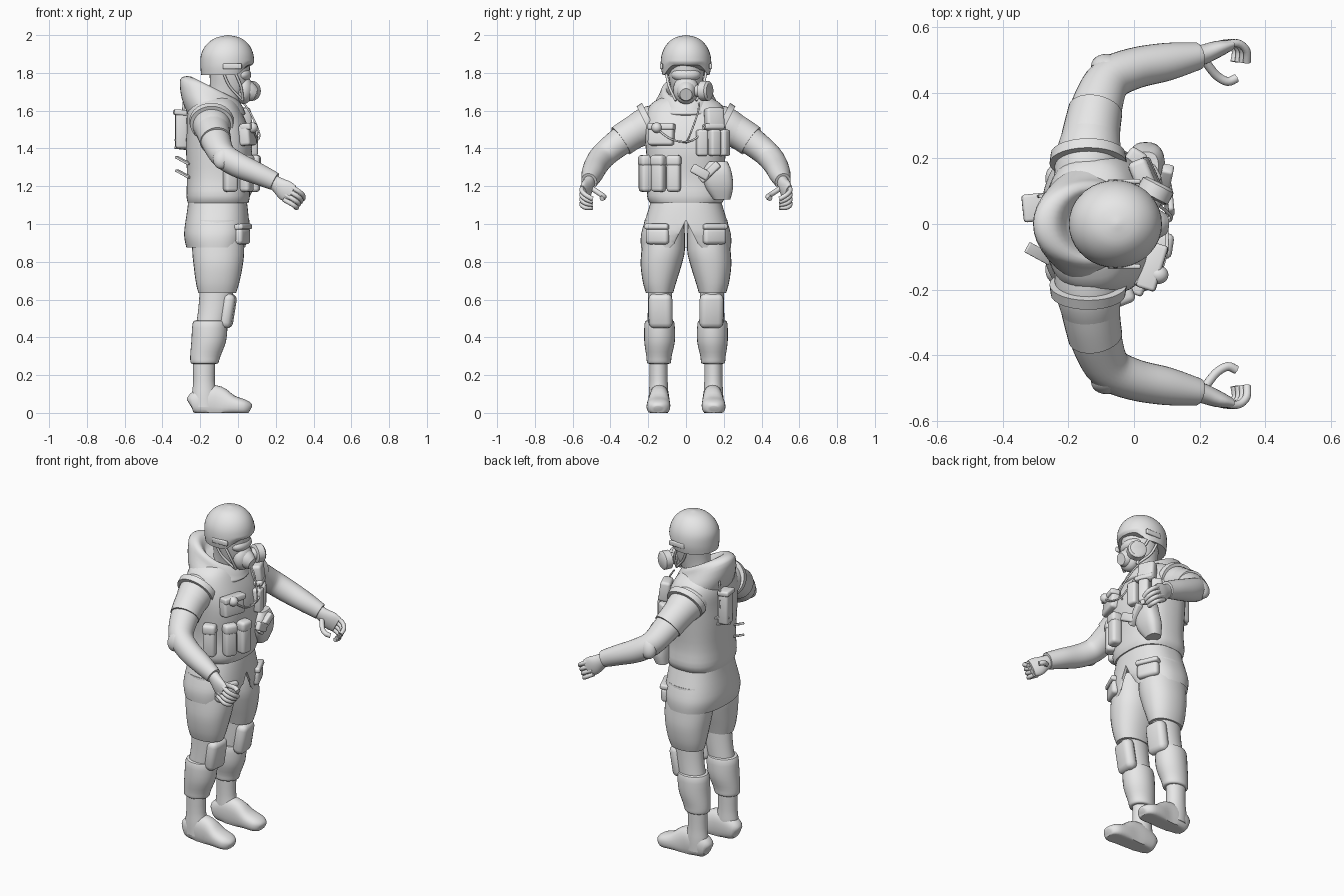
import bpy, bmesh, math
from mathutils import Vector, Euler

grey = bpy.data.materials.new("plain_grey")
grey.diffuse_color = (0.8, 0.8, 0.8, 1)


def finish(name, bm, rule=None, angle=40):
    if rule:
        for v in bm.verts:
            rule(v.co)
    bmesh.ops.recalc_face_normals(bm, faces=bm.faces)
    me = bpy.data.meshes.new(name)
    bm.to_mesh(me)
    bm.free()
    ob = bpy.data.objects.new(name, me)
    bpy.context.collection.objects.link(ob)
    me.materials.append(grey)
    bpy.ops.object.select_all(action='DESELECT')
    bpy.context.view_layer.objects.active = ob
    ob.select_set(True)
    bpy.ops.object.shade_smooth_by_angle(angle=math.radians(angle))
    return ob


def resample(rows, sub):
    # Catmull-Rom through rows of numbers
    out = []
    for i in range(len(rows) - 1):
        p = [rows[max(i - 1, 0)], rows[i], rows[i + 1], rows[min(i + 2, len(rows) - 1)]]
        for k in range(sub):
            t = k / sub
            out.append([0.5 * (2 * b + (c - a) * t + (2 * a - 5 * b + 4 * c - d) * t * t
                               + (3 * b - a - 3 * c + d) * t ** 3) for a, b, c, d in zip(*p)])
    return out + [list(rows[-1])]


def loft(name, rows, s=1, n=28, e=2.0, sub=3, along=False, cap=True, rule=None):
    # rows: x, y, z, half size a, half size b; flat rings, or rings across the path
    rows = resample(rows, sub)
    cs = [Vector((r[0], s * r[1], r[2])) for r in rows]
    bm = bmesh.new()
    rings = []
    for i, r in enumerate(rows):
        u, v = Vector((1, 0, 0)), Vector((0, 1, 0))
        if along:
            t = (cs[min(i + 1, len(cs) - 1)] - cs[max(i - 1, 0)]).normalized()
            v = t.cross(Vector((0, 0, 1))).normalized()
            u = v.cross(t)
        ring = []
        for k in range(n):
            a = 2 * math.pi * k / n
            c, d = math.cos(a), math.sin(a)
            p = math.copysign(abs(c) ** (2 / e), c)
            q = math.copysign(abs(d) ** (2 / e), d)
            ring.append(bm.verts.new(cs[i] + u * p * r[3] + v * q * r[4]))
        rings.append(ring)
    for A, B in zip(rings, rings[1:]):
        for k in range(n):
            bm.faces.new((A[k], A[(k + 1) % n], B[(k + 1) % n], B[k]))
    if cap:
        bm.faces.new(rings[0])
        bm.faces.new(rings[-1])
    return finish(name, bm, rule)


def box(name, loc, size, rot=(0, 0, 0), bevel=0.012):
    bm = bmesh.new()
    bmesh.ops.create_cube(bm, size=1)
    bmesh.ops.scale(bm, vec=size, verts=bm.verts)
    bmesh.ops.bevel(bm, geom=bm.edges[:], offset=min(bevel, min(size) * 0.45), segments=3,
                    profile=0.5, affect='EDGES')
    bmesh.ops.rotate(bm, matrix=Euler(rot).to_matrix(), verts=bm.verts)
    bmesh.ops.translate(bm, vec=loc, verts=bm.verts)
    return finish(name, bm)


def ball(name, loc, size, rot=(0, 0, 0)):
    bm = bmesh.new()
    bmesh.ops.create_uvsphere(bm, u_segments=24, v_segments=14, radius=1)
    bmesh.ops.scale(bm, vec=size, verts=bm.verts)
    bmesh.ops.rotate(bm, matrix=Euler(rot).to_matrix(), verts=bm.verts)
    bmesh.ops.translate(bm, vec=loc, verts=bm.verts)
    return finish(name, bm)


def tube(name, pts, r, s=1, n=10, sub=4):
    return loft(name, [(*p, r, r) for p in pts], s, n, sub=sub, along=True)


# Helmet with the brow cut higher than the sides
def brow(c):
    if c.x > 0.0 and c.z < 1.87:
        k = min(c.x / 0.05, 1)
        c.z += k * 0.65 * (1.87 - c.z)


loft("helmet", [(-.06, 0, 1.79, .135, .125), (-.057, 0, 1.84, .142, .134), (-.057, 0, 1.9, .138, .128),
                (-.055, 0, 1.95, .112, .103), (-.053, 0, 1.985, .066, .062), (-.052, 0, 2.0, .004, .004)],
     n=36, sub=4, rule=brow)
# Head, goggles, breathing mask
loft("head", [(-.09, 0, 1.58, .07, .07), (-.07, 0, 1.66, .085, .07), (-.05, 0, 1.72, .1, .08),
              (-.045, 0, 1.79, .105, .095), (-.045, 0, 1.85, .11, .1)])
ball("goggles", (.02, 0, 1.79), (.05, .078, .04))
ball("mask", (.03, 0, 1.71), (.05, .068, .075))
loft("muzzle", [(.03, 0, 1.715, .055, .058), (.07, 0, 1.695, .048, .046), (.095, 0, 1.685, .034, .032)],
     along=True)
loft("filter_canister", [(.04, .05, 1.705, .03, .03), (.053, .078, 1.705, .035, .035),
                         (.056, .084, 1.705, .053, .053), (.074, .118, 1.705, .053, .053),
                         (.078, .126, 1.705, .042, .042)], sub=1, along=True)
for s in (1, -1):
    for i, x in enumerate((-.08, -.02)):
        tube(f"chin_strap_{s}_{i}", [(x, .107, 1.81), (x + .035, .09, 1.73), (.025, .055, 1.655)], .007, s)
    box(f"helmet_side_rail_{s}", (-.03, s * .13, 1.835), (.1, .015, .03), bevel=.006)


# Hood gathered around the neck, high at the back
def hood_tilt(c):
    c.z -= 0.5 * (c.x + .12) * min(max((c.z - 1.57) / .1, 0), 1)


loft("hood", [(-.12, 0, 1.57, .14, .195), (-.13, 0, 1.62, .168, .175), (-.135, 0, 1.67, .172, .142),
              (-.13, 0, 1.705, .145, .128), (-.12, 0, 1.715, .115, .105), (-.11, 0, 1.68, .09, .085)],
     n=36, rule=hood_tilt)
# Torso in a vest
loft("vest", [(-.105, 0, 1.11, .16, .19), (-.105, 0, 1.15, .168, .207), (-.105, 0, 1.25, .165, .2),
              (-.1, 0, 1.4, .175, .213), (-.107, 0, 1.5, .165, .22), (-.122, 0, 1.58, .148, .213),
              (-.128, 0, 1.635, .125, .185), (-.13, 0, 1.67, .1, .13)], n=40, e=2.5)


# Jacket skirt with an inverted V opening at the front
def opening(c):
    if c.x > -.03:
        c.z = max(c.z, 1.02 - 2.0 * abs(c.y))


loft("jacket_skirt", [(-.11, 0, 1.14, .152, .18), (-.108, 0, 1.08, .16, .198), (-.112, 0, .97, .172, .232),
                      (-.115, 0, .92, .168, .24), (-.115, 0, .875, .158, .238)],
     n=64, e=2.4, cap=False, rule=opening)

for s, side in ((1, "left"), (-1, "right")):
    # Legs
    loft(side + "_trouser", [(-.11, .115, 1.02, .13, .105), (-.105, .12, .87, .138, .115),
                             (-.105, .132, .78, .13, .108), (-.108, .14, .69, .115, .088),
                             (-.11, .14, .635, .1, .072)], s, e=2.2)
    loft(side + "_knee", [(-.112, .138, .66, .09, .064), (-.125, .138, .55, .085, .064),
                          (-.145, .14, .45, .08, .065)], s)
    loft(side + "_shin", [(-.145, .14, .49, .075, .065), (-.148, .14, .475, .092, .079),
                          (-.155, .14, .38, .092, .081), (-.173, .143, .3, .08, .067),
                          (-.177, .143, .265, .073, .063), (-.177, .143, .26, .06, .05)], s)
    box(side + "_knee_pad", (-.055, s * .135, .54), (.07, .128, .185), (0, .16, s * .12), .035)
    loft(side + "_boot_shaft", [(-.18, .145, .29, .06, .048), (-.18, .145, .17, .057, .048),
                                (-.178, .145, .1, .066, .052), (-.175, .145, .03, .07, .053)], s)

    def sole(c):
        c.z = max(c.z, 0)

    loft(side + "_boot_foot", [(-.255, .14, .045, .03, .025), (-.24, .14, .05, .055, .045),
                               (-.17, .142, .06, .085, .054), (-.1, .142, .055, .085, .054),
                               (-.03, .145, .04, .053, .062), (.03, .147, .03, .042, .06),
                               (.06, .148, .025, .03, .04), (.068, .148, .022, .015, .02)],
         s, e=2.4, along=True, rule=sole)
    # Skirt pockets
    box(side + "_skirt_pocket", (.022, s * .15, .935), (.05, .13, .085), (0, 0, s * .42), .02)
    box(side + "_pocket_flap", (.027, s * .152, .985), (.05, .135, .03), (0, -.15, s * .42), .01)

    # Arms
    loft(side + "_arm", [(-.145, .13, 1.535, .1, .1), (-.138, .21, 1.52, .098, .1),
                         (-.127, .29, 1.475, .083, .085), (-.11, .37, 1.42, .073, .077),
                         (-.075, .44, 1.36, .068, .068), (0, .475, 1.312, .066, .063),
                         (.1, .495, 1.268, .058, .058), (.18, .51, 1.232, .05, .045),
                         (.195, .513, 1.225, .047, .042)], s, along=True, sub=4)
    loft(side + "_short_sleeve", [(-.14, .19, 1.527, .095, .1), (-.13, .28, 1.483, .088, .088),
                                  (-.118, .345, 1.44, .086, .083)], s, along=True)
    ball(side + "_elbow_pad", (-.078, s * .475, 1.352), (.052, .042, .065), (s * .3, .4, 0))
    # Hands
    loft(side + "_palm", [(.17, .508, 1.235, .036, .03), (.21, .517, 1.208, .042, .03),
                          (.25, .532, 1.178, .055, .026), (.285, .543, 1.158, .05, .018)],
         s, along=True)
    for k in range(4):
        tube(f"{side}_finger_{k}", [(.265 - .008 * k, .543, 1.205 - .025 * k),
                                    (.315 - .008 * k, .552, 1.177 - .025 * k),
                                    (.343 - .011 * k, .53, 1.153 - .022 * k),
                                    (.345 - .013 * k, .495, 1.133 - .015 * k)], .0125, s)
    tube(side + "_thumb", [(.215, .5, 1.19), (.25, .455, 1.16), (.285, .435, 1.145),
                           (.312, .445, 1.135)], .014, s)
    # Vest shoulder band
    loft(side + "_armhole_band", [(-.14, .185, 1.545, .108, .118), (-.14, .215, 1.53, .104, .114)],
         s, along=True)

# Magazine pouches on the lower right of the vest
for i, (x, y, yaw) in enumerate(((-.04, -.215, -1.2), (.045, -.145, -.55), (.085, -.065, -.15))):
    box(f"magazine_pouch_{i}", (x, y, 1.255), (.06, .072, .17), (0, 0, yaw), .018)
    box(f"magazine_flap_{i}", (x, y, 1.335), (.068, .078, .06), (0, 0, yaw), .018)
# Chest pouch with a round knob
box("chest_pouch", (.05, -.13, 1.47), (.06, .14, .11), (0, -.1, -.3), .015)
box("chest_pouch_flap", (.056, -.13, 1.515), (.06, .145, .035), (0, -.1, -.3), .01)
ball("chest_knob", (.075, -.155, 1.51), (.03, .028, .028))
# Tall pouches and radio on the left chest
for i, (x, y, yaw) in enumerate(((.075, .085, .2), (.05, .15, .5), (.005, .2, 1.0))):
    box(f"tall_pouch_{i}", (x, y, 1.43), (.055, .06, .14), (0, 0, yaw), .014)
box("radio", (.03, .15, 1.555), (.06, .1, .12), (0, -.12, .4), .016)
box("radio_flap", (.04, .145, 1.515), (.06, .11, .03), (0, -.12, .4), .01)
# Holster with pistol grip
loft("holster", [(.035, .17, 1.33, .04, .05), (.045, .165, 1.28, .05, .075), (.035, .175, 1.2, .05, .075),
                 (.02, .19, 1.13, .035, .045)], e=2.8)
box("pistol_grip", (.105, .075, 1.275), (.03, .1, .05), (-.5, 0, .1), .01)
box("pistol_body", (.095, .125, 1.275), (.035, .13, .04), (.75, 0, -.2), .008)
# Hose from the mask and cable across the chest
tube("mask_hose", [(.03, .07, 1.64), (.07, .06, 1.58), (.115, .02, 1.47), (.085, 0, 1.43)], .005)
tube("chest_cable", [(.08, -.15, 1.5), (.1, -.08, 1.45), (.1, 0, 1.435), (.1, .06, 1.46),
                     (.08, .1, 1.52)], .005)
# Back pouch, aerial and loose straps
box("back_pouch", (-.3, .05, 1.5), (.065, .075, .2), (0, 0, .1), .015)
box("back_pouch_flap", (-.305, .05, 1.59), (.07, .085, .03), (0, .1, .1), .01)
tube("back_aerial", [(-.29, .085, 1.5), (-.29, .085, 1.6), (-.285, .085, 1.66)], .006)
for i, (y, z) in enumerate(((.07, 1.44), (.06, 1.4), (-.09, 1.335), (-.09, 1.265))):
    box(f"loose_strap_{i}", (-.29, y, z), (.09, .035, .012), (0, .45 if z < 1.4 else .1, -.5 if y < 0 else .4),
        .003)
